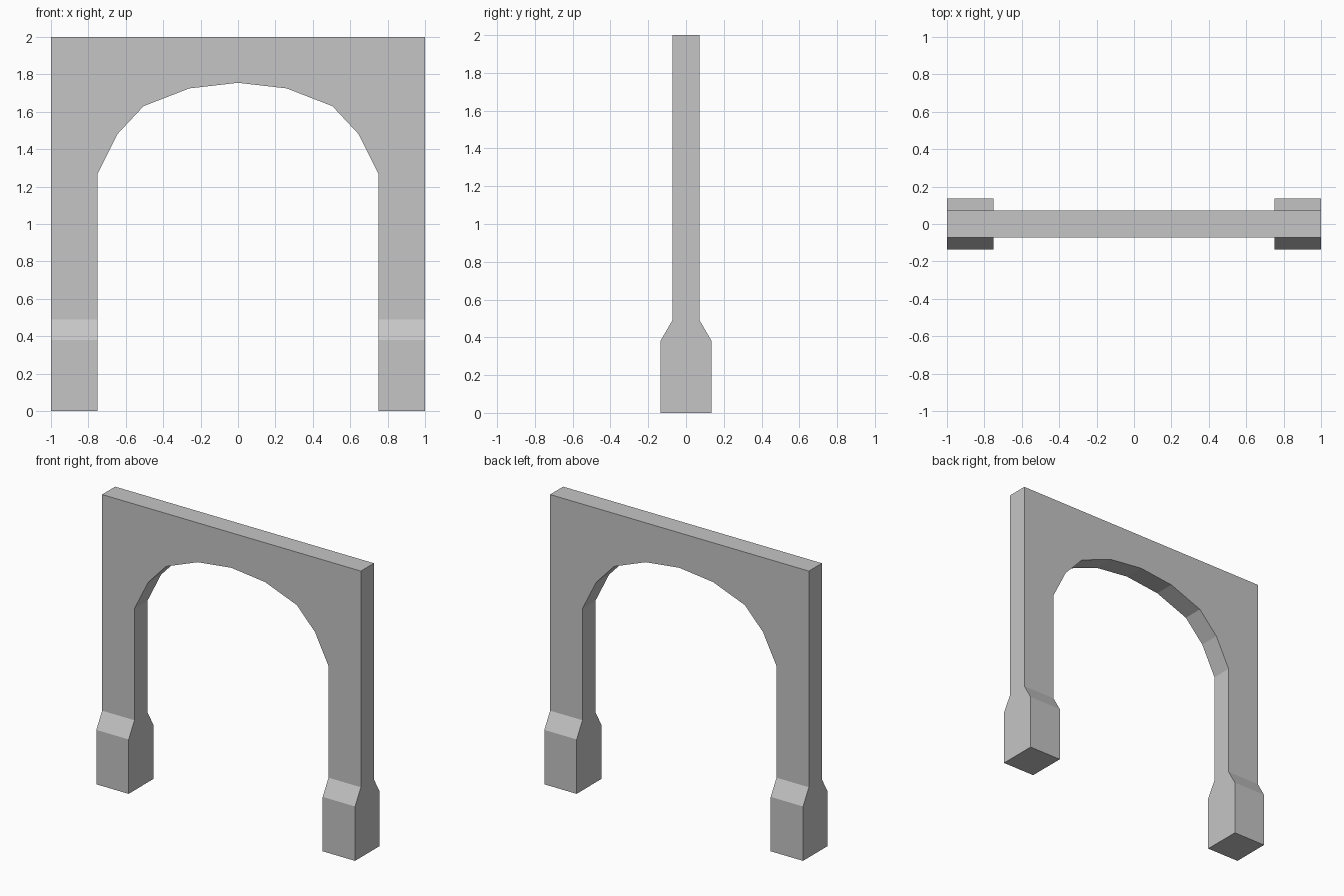
import bpy
import bmesh

cube = bpy.data.objects.get("Cube")
if cube:
    bpy.data.objects.remove(cube, do_unlink=True)

HALF_WALL = 0.072     # half thickness of the wall
HALF_FOOT = 0.136     # half thickness of the feet
FOOT_TOP, SLOPE_TOP = 0.38, 0.49

# Stone material
stone = bpy.data.materials.new("grey stone")
stone.use_nodes = True
grey = (0.56, 0.56, 0.56, 1.0)
stone.diffuse_color = grey
stone.node_tree.nodes["Principled BSDF"].inputs["Base Color"].default_value = grey

# Right half of the outline, from the top corner round to the arch crown
half = [(1, 2), (1, 0), (0.75, 0), (0.75, 1.27), (0.645, 1.48),
        (0.505, 1.63), (0.26, 1.725)]
outline = half + [(0, 1.755)] + [(-x, z) for x, z in reversed(half)]

# Extrude the outline into a wall
bm = bmesh.new()
face = bm.faces.new([bm.verts.new((x, -HALF_WALL, z)) for x, z in outline])
extruded = bmesh.ops.extrude_face_region(bm, geom=[face], use_keep_orig=True)
for v in extruded["geom"]:
    if isinstance(v, bmesh.types.BMVert):
        v.co.y = HALF_WALL

# Cut the legs at the slope, then widen everything below it into feet
for height in (SLOPE_TOP, FOOT_TOP):
    bmesh.ops.bisect_plane(bm, geom=bm.verts[:] + bm.edges[:] + bm.faces[:],
                           plane_co=(0, 0, height), plane_no=(0, 0, 1))
for v in bm.verts:
    if v.co.z < FOOT_TOP + 0.01:
        v.co.y = HALF_FOOT if v.co.y > 0 else -HALF_FOOT
bmesh.ops.recalc_face_normals(bm, faces=bm.faces[:])

mesh = bpy.data.meshes.new("archway")
bm.to_mesh(mesh)
bm.free()
mesh.materials.append(stone)
archway = bpy.data.objects.new("archway", mesh)
bpy.context.collection.objects.link(archway)
